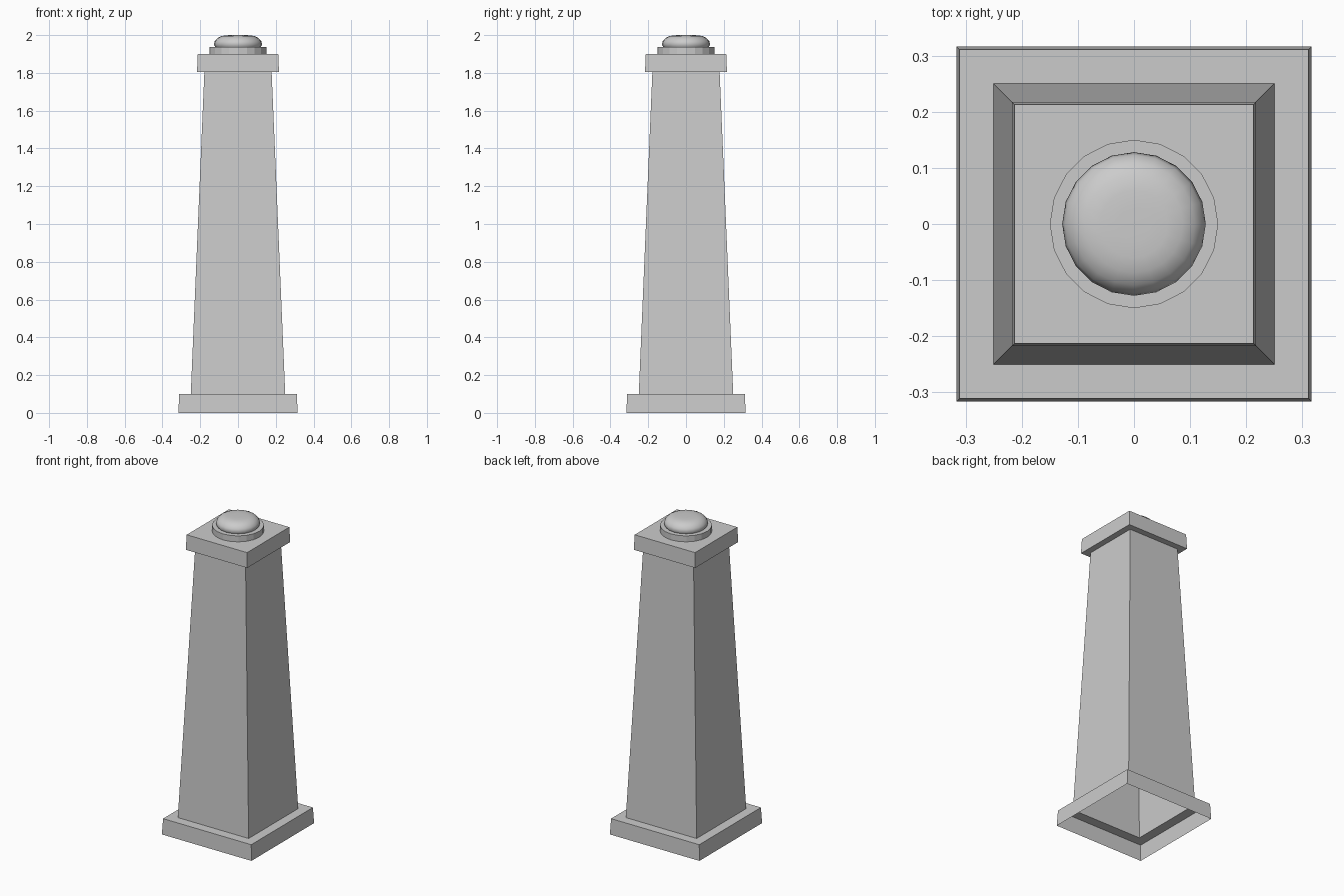
import bpy, bmesh
from math import pi, cos, sin, sqrt

if "Cube" in bpy.data.objects:
    bpy.data.objects.remove(bpy.data.objects["Cube"])


def lathe(name, profile, sides, start=0.0, scale=1.0, smooth=False):
    """Sweep (radius, z) points round z; the last ring is capped, the bottom stays open."""
    bm = bmesh.new()
    rings = []
    for r, z in profile:
        rings.append([bm.verts.new((r * scale * cos(start + 2 * pi * i / sides),
                                    r * scale * sin(start + 2 * pi * i / sides), z))
                      for i in range(sides)])
    for a, b in zip(rings, rings[1:]):
        for i in range(sides):
            j = (i + 1) % sides
            bm.faces.new((a[i], a[j], b[j], b[i]))
    bm.faces.new(rings[-1])
    for f in bm.faces:
        f.smooth = smooth
    mesh = bpy.data.meshes.new(name)
    bm.to_mesh(mesh)
    bm.free()
    obj = bpy.data.objects.new(name, mesh)
    bpy.context.collection.objects.link(obj)
    return obj


# Square pillar: plinth, tapered shaft and cap as one hollow shell, open below
lathe("pillar", [(0.316, 0), (0.311, 0.10), (0.25, 0.10), (0.178, 1.805),
                 (0.217, 1.805), (0.213, 1.90)], 4, pi / 4, sqrt(2))

# Round collar on the cap
lathe("collar", [(0.15, 1.90), (0.15, 1.938)], 20)

# Flattened smooth dome
lathe("dome", [(0.121, 1.938), (0.128, 1.950), (0.123, 1.968), (0.109, 1.984),
               (0.087, 1.995), (0.06, 1.999), (0.03, 2.0)], 20, smooth=True)
